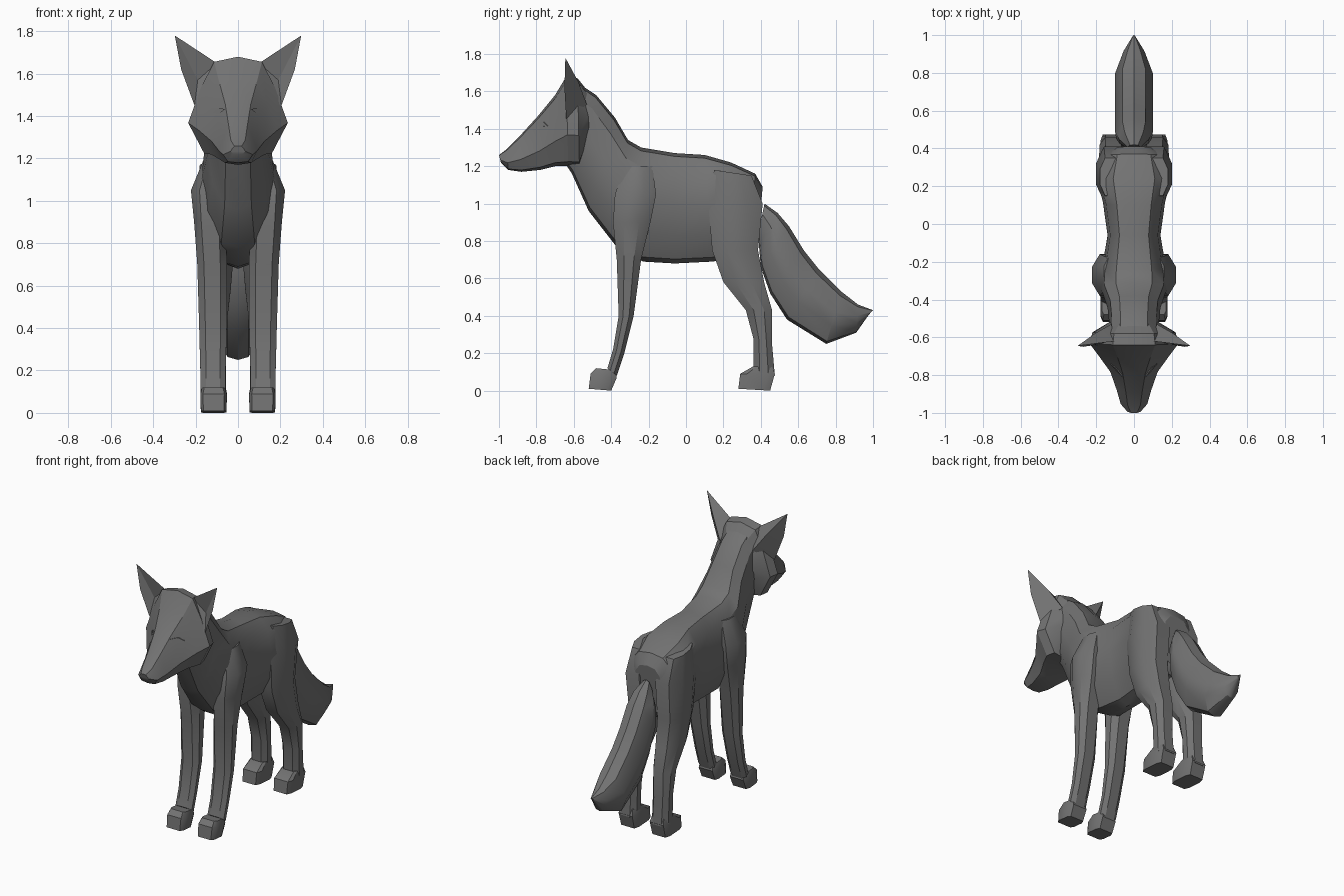
import bpy
import bmesh
import math
from mathutils import Vector

cube = bpy.data.objects.get("Cube")
if cube:
    bpy.data.objects.remove(cube, do_unlink=True)

fur = bpy.data.materials.new("grey_fur")
fur.use_nodes = True
fur.diffuse_color = (0.17, 0.17, 0.17, 1)
fur.node_tree.nodes["Principled BSDF"].inputs["Base Color"].default_value = fur.diffuse_color

# Half cross-sections: (share of half width, share of the way from top to bottom)
TORSO = [(0, 0), (.55, .03), (.9, .17), (1, .45), (.85, .75), (.45, .96), (0, 1)]
HEAD = [(0, 0), (.48, .05), (.74, .3), (1, .65), (.68, .95), (0, 1)]
LEG = [(.55, 0), (1, .3), (1, .7), (.55, 1)]
PAW = [(.8, 0), (1, .2), (1, .8), (.8, 1)]
TAIL = [(0, 0), (.6, .08), (1, .4), (.95, .65), (.5, .95), (0, 1)]


def finish(name, bm, angle=32):
    bmesh.ops.recalc_face_normals(bm, faces=bm.faces)
    mesh = bpy.data.meshes.new(name)
    bm.to_mesh(mesh)
    bm.free()
    mesh.materials.append(fur)
    obj = bpy.data.objects.new(name, mesh)
    bpy.context.collection.objects.link(obj)
    bpy.ops.object.select_all(action='DESELECT')
    obj.select_set(True)
    bpy.context.view_layer.objects.active = obj
    bpy.ops.object.shade_smooth_by_angle(angle=math.radians(angle))
    return obj


def loft(name, profile, sections, side=1):
    """Skin rings given as (first y, first z, second y, second z, half width, centre x)."""
    bm = bmesh.new()
    mirrored = [(-u, v) for u, v in reversed(profile) if u > 0]
    rings = []
    for y1, z1, y2, z2, width, *centre in sections:
        first, second = Vector((0, y1, z1)), Vector((0, y2, z2))
        offset = centre[0] if centre else 0
        ring = []
        for u, v in profile + mirrored:
            point = first.lerp(second, v)
            point.x = side * (offset + u * width)
            ring.append(bm.verts.new(point))
        rings.append(ring)
    count = len(rings[0])
    for a, b in zip(rings, rings[1:]):
        for i in range(count):
            j = (i + 1) % count
            bm.faces.new((a[i], a[j], b[j], b[i]))
    bm.faces.new(rings[0])
    bm.faces.new(rings[-1])
    return finish(name, bm)


# Torso and neck, from rump to skull
loft("torso", TORSO, [
    (.41, 1.09, .38, .76, .1),
    (.37, 1.16, .34, .72, .16),
    (.24, 1.22, .26, .71, .2),
    (.1, 1.26, .14, .69, .165),
    (-.06, 1.27, -.06, .68, .14),
    (-.24, 1.3, -.23, .69, .17),
    (-.31, 1.34, -.38, .78, .175),
    (-.38, 1.46, -.52, .96, .14),
    (-.48, 1.58, -.61, 1.16, .13),
    (-.57, 1.64, -.65, 1.22, .13)])

# Head, from nape to nose
head = loft("head", HEAD, [
    (-.5, 1.57, -.53, 1.32, .13),
    (-.58, 1.67, -.57, 1.2, .22),
    (-.64, 1.68, -.63, 1.2, .235),
    (-.7, 1.58, -.7, 1.2, .185),
    (-.79, 1.47, -.78, 1.18, .125),
    (-.89, 1.36, -.88, 1.17, .09),
    (-.96, 1.29, -.95, 1.18, .07),
    (-1, 1.26, -.99, 1.22, .035)])

# Tail, from root to tip
loft("tail", TAIL, [
    (.42, 1.0, .39, .86, .035),
    (.49, .95, .39, .78, .08),
    (.55, .88, .4, .66, .1),
    (.63, .75, .45, .52, .1),
    (.71, .65, .54, .38, .1),
    (.83, .53, .75, .25, .1),
    (.92, .46, .91, .31, .055),
    (1, .43, .98, .41, .008)])

for label, side in (("left", 1), ("right", -1)):
    # Front leg, from shoulder to paw
    loft(label + "_front_leg", LEG, [
        (-.33, 1.2, -.18, 1.2, .05, .11),
        (-.38, 1.05, -.16, 1.05, .09, .132),
        (-.39, .9, -.19, .9, .075, .132),
        (-.37, .7, -.24, .7, .07, .122),
        (-.36, .4, -.28, .4, .065, .118),
        (-.39, .22, -.33, .2, .06, .118),
        (-.42, .12, -.37, .08, .06, .118)], side)
    loft(label + "_front_paw", PAW, [
        (-.48, .12, -.38, .11, .055, .115),
        (-.51, .09, -.37, .07, .063, .115),
        (-.52, .01, -.4, 0, .06, .115)], side)

    # Hind leg, from hip to paw
    loft(label + "_hind_leg", LEG, [
        (.15, 1.18, .35, 1.15, .06, .12),
        (.12, .98, .41, 1.0, .09, .11),
        (.14, .75, .385, .75, .085, .105),
        (.2, .58, .42, .57, .075, .11),
        (.32, .43, .46, .43, .065, .117),
        (.36, .28, .46, .25, .06, .117),
        (.36, .08, .475, .08, .06, .117)], side)
    loft(label + "_hind_paw", PAW, [
        (.36, .13, .46, .13, .055, .115),
        (.29, .09, .475, .09, .063, .115),
        (.28, .01, .45, 0, .06, .115)], side)

    # Ear with a hollow front and a ridged back
    bm = bmesh.new()
    points = {
        "tip": (.298, -.645, 1.78), "inner": (.1, -.62, 1.65),
        "low": (.145, -.67, 1.48), "outer": (.205, -.64, 1.45),
        "rim": (.268, -.65, 1.62), "dent": (.19, -.61, 1.57),
        "ridge": (.2, -.575, 1.65), "back": (.12, -.53, 1.53)}
    v = {key: bm.verts.new((x * side, y, z)) for key, (x, y, z) in points.items()}
    border = ["tip", "inner", "low", "outer", "rim"]
    for a, b in zip(border, border[1:] + border[:1]):
        bm.faces.new((v[a], v[b], v["dent"]))
    for names in ("tip inner ridge", "tip ridge rim", "rim ridge outer",
                  "ridge back outer", "inner back ridge",
                  "inner low back", "low outer back"):
        bm.faces.new([v[key] for key in names.split()])
    finish(label + "_ear", bm, 25)

    # Narrow slanted eye plate resting on the face
    bm = bmesh.new()
    corners = []
    for x, z in ((.057, 1.432), (.09, 1.436), (.12, 1.415), (.085, 1.41)):
        hit, spot, normal, _ = head.ray_cast(Vector((x * side, -2, z)), Vector((0, 1, 0)))
        corners.append(bm.verts.new(spot + normal * .004))
    lid = bm.faces.new(corners)
    rim = bmesh.ops.extrude_face_region(bm, geom=[lid])
    for vert in rim["geom"]:
        if isinstance(vert, bmesh.types.BMVert):
            vert.co.y += .009
    finish(label + "_eye", bm)
